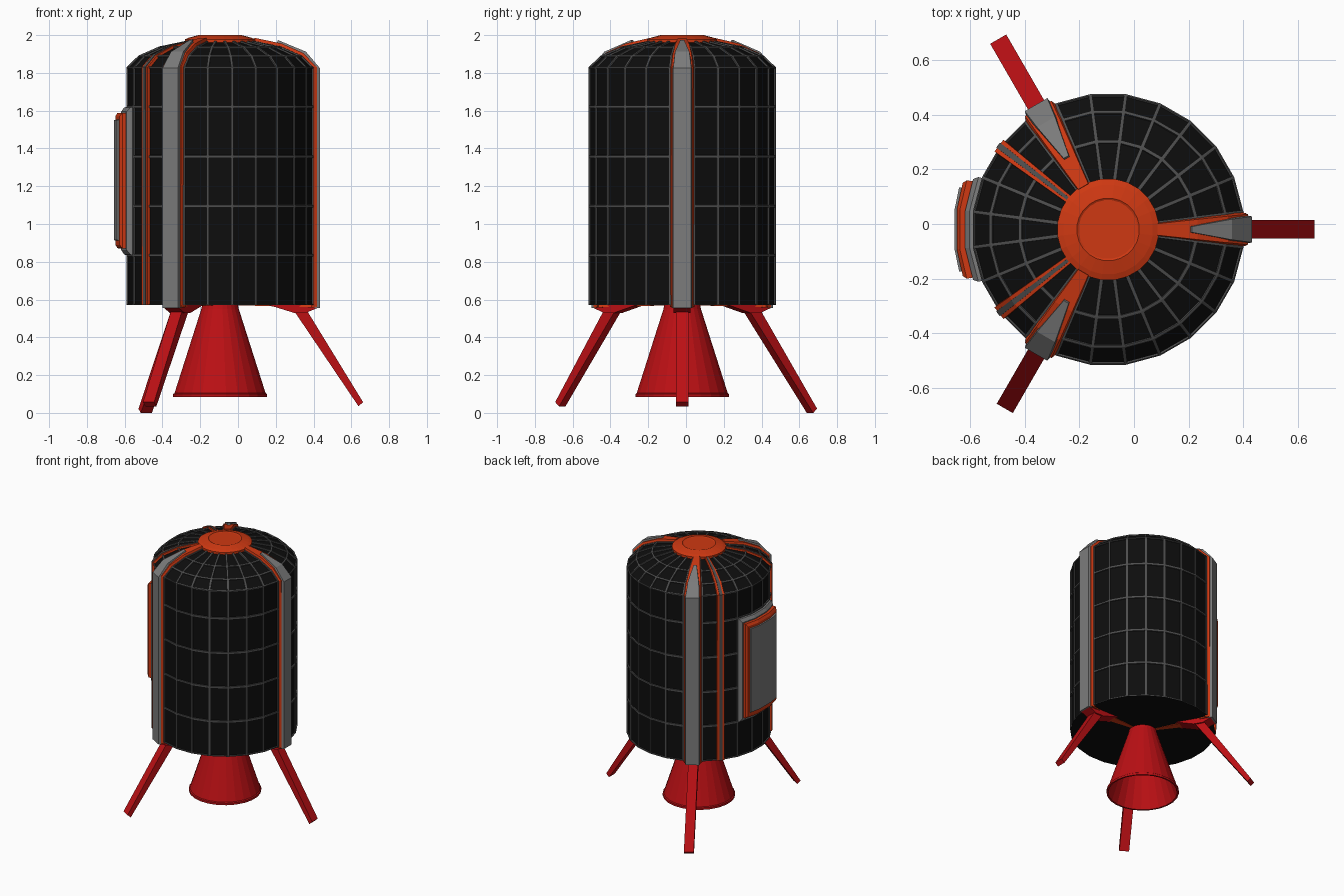
import bpy, bmesh
from math import sin, cos, radians, hypot, pi
from mathutils import Vector

if "Cube" in bpy.data.objects:
    bpy.data.objects.remove(bpy.data.objects["Cube"])

CX, CY = -0.095, -0.02      # body axis
SIDES = 24


def material(name, r, g, b):
    m = bpy.data.materials.new(name)
    m.diffuse_color = (r, g, b, 1)
    m.use_nodes = True
    m.node_tree.nodes["Principled BSDF"].inputs["Base Color"].default_value = m.diffuse_color
    return m


BLACK = material("black", 0.004, 0.004, 0.004)
RIB = material("dark_grey", 0.075, 0.075, 0.075)
GREY = material("mid_grey", 0.2, 0.2, 0.2)
ORANGE = material("orange", 0.62, 0.04, 0.006)
RED = material("red", 0.5, 0.005, 0.007)


def polar(r, deg, z, side=0.0):
    a = radians(deg)
    return Vector((CX + r * cos(a) - side * sin(a), CY + r * sin(a) + side * cos(a), z))


def finish(name, bm, *mats):
    bmesh.ops.recalc_face_normals(bm, faces=bm.faces)
    me = bpy.data.meshes.new(name)
    bm.to_mesh(me)
    bm.free()
    for m in mats:
        me.materials.append(m)
    ob = bpy.data.objects.new(name, me)
    bpy.context.collection.objects.link(ob)
    return ob


def loft(bm, loops, caps=True):
    """Join equal-length closed loops of points with quads."""
    rings = [[bm.verts.new(p) for p in loop] for loop in loops]
    for a, b in zip(rings, rings[1:]):
        for i in range(len(a)):
            j = (i + 1) % len(a)
            bm.faces.new((a[i], a[j], b[j], b[i]))
    if caps:
        bm.faces.new(rings[0])
        bm.faces.new(rings[-1])
    return rings


def revolve(profile, caps=True):
    bm = bmesh.new()
    loft(bm, [[polar(r, 7.5 + 360 / SIDES * i, z) for i in range(SIDES)]
              for r, z in profile], caps)
    return bm


def strip(name, deg, path, h, slope, mat, sink=0.015):
    """Raised bar running along a radial path of (r, z, half width)."""
    bm = bmesh.new()
    loops = []
    for i, (r, z, w) in enumerate(path):
        p, q = path[max(i - 1, 0)], path[min(i + 1, len(path) - 1)]
        dr, dz = q[0] - p[0], q[1] - p[1]
        n = hypot(dr, dz)
        nr, nz = dz / n, -dr / n
        t = w * slope
        lo, hi = (r - nr * sink, z - nz * sink), (r + nr * h, z + nz * h)
        loops.append([polar(lo[0], deg, lo[1], -w), polar(lo[0], deg, lo[1], w),
                      polar(hi[0], deg, hi[1], t), polar(hi[0], deg, hi[1], -t)])
    loft(bm, loops)
    return finish(name, bm, mat)


def prism(name, deg, outline, w0, mat):
    """Radial (r, z) outline given a sideways thickness."""
    bm = bmesh.new()
    loft(bm, [[polar(r, deg, z, s) for r, z in outline] for s in (-w0, w0)])
    return finish(name, bm, mat)


# Tank: grey frame with black inset panels
DOME = [(0.5, 1.83), (0.435, 1.892), (0.325, 1.94), (0.18, 1.97)]
bm = revolve([(0.5, z) for z in (0.57, 0.835, 1.095, 1.357, 1.62)] + DOME)
for f in bm.faces:
    f.material_index = 1 if len(f.verts) > 4 else 0
panels = [f for f in bm.faces if len(f.verts) == 4]
bmesh.ops.recalc_face_normals(bm, faces=bm.faces)
bmesh.ops.inset_individual(bm, faces=panels, thickness=0.009, depth=0)
rim = bmesh.ops.inset_individual(bm, faces=panels, thickness=0.001, depth=-0.008)
for f in panels:
    f.material_index = 1
finish("tank_body", bm, RIB, BLACK)

# Top cap
finish("top_cap", revolve([(0.187, 1.955), (0.187, 1.978), (0.165, 1.987),
                           (0.115, 2.0), (0.108, 1.996)]), ORANGE)

# Engine nozzle, hollow below
finish("engine_nozzle", revolve([(0.095, 0.575), (0.1, 0.55), (0.243, 0.105), (0.25, 0.1),
                                 (0.25, 0.085), (0.238, 0.085), (0.09, 0.53)]), RED)

# Columns, brackets and legs
k = sin(pi / SIDES)
for n, (deg, reach, foot) in enumerate([(0, 0.757, 0.035), (120, 0.805, 0.0),
                                        (240, 0.757, 0.035)], 1):
    strip(f"column_trim_{n}", deg,
          [(0.496, 0.56, 0.066)] + [(r * 0.992, z, r * k + 0.002) for r, z in DOME],
          0.016, 0.83, ORANGE)
    strip(f"column_cover_{n}", deg,
          [(0.51, 0.555, 0.054), (0.51, 1.825, 0.054), (0.445, 1.897, 0.043),
           (0.30, 1.957, 0.012)], 0.018, 0.88, GREY)
    # Trim under the tank
    strip(f"underside_trim_{n}", deg,
          [(0.09, 0.568, 0.012), (0.36, 0.56, 0.035), (0.505, 0.556, 0.06)][::1],
          -0.014, 0.95, ORANGE, sink=0.002)
    prism(f"leg_bracket_{n}", deg, [(0.26, 0.57), (0.515, 0.57), (0.515, 0.555),
                                    (0.455, 0.53), (0.39, 0.53)], 0.045, RED)
    prism(f"leg_{n}", deg, [(0.385, 0.55), (0.455, 0.55), (reach, foot + 0.022),
                            (reach - 0.024, foot)], 0.034, RED)

# Two accent ribs with orange borders beside the rear columns
for side, deg in (("left", 142.5), ("right", -142.5)):
    path = [(0.499, 0.57)] + DOME
    strip(f"accent_trim_{side}", deg, [(r, z, 0.008 + 0.04 * r) for r, z in path],
          0.004, 0.95, ORANGE)
    strip(f"accent_rib_{side}", deg, [(r, z, 0.003 + 0.019 * r) for r, z in path],
          0.008, 0.9, RIB)


# Curved hatch on the -x side, built as stacked shells spanning three panels
def hatch_layer(name, levels, mat):
    bm = bmesh.new()
    loops = []
    for r, half, z0, z1 in levels:
        angs = [180 - half, 172.5, 187.5, 180 + half]
        loops.append([polar(r, a, z0) for a in angs] + [polar(r, a, z1) for a in angs[::-1]])
    rings = loft(bm, loops, caps=False)
    for v in (rings[0], rings[-1]):
        for i in range(3):
            bm.faces.new((v[i], v[i + 1], v[6 - i], v[7 - i]))
    finish(name, bm, mat)


hatch_layer("hatch_frame", [(0.48, 22.5, 0.832, 1.622), (0.512, 22, 0.838, 1.617),
                            (0.528, 20.5, 0.862, 1.595)], GREY)
hatch_layer("hatch_trim", [(0.515, 19.8, 0.868, 1.588), (0.548, 19.2, 0.872, 1.588),
                           (0.559, 17.8, 0.89, 1.57)], ORANGE)
hatch_layer("hatch_plate", [(0.545, 16.3, 0.91, 1.555), (0.567, 15.8, 0.915, 1.55)], GREY)
